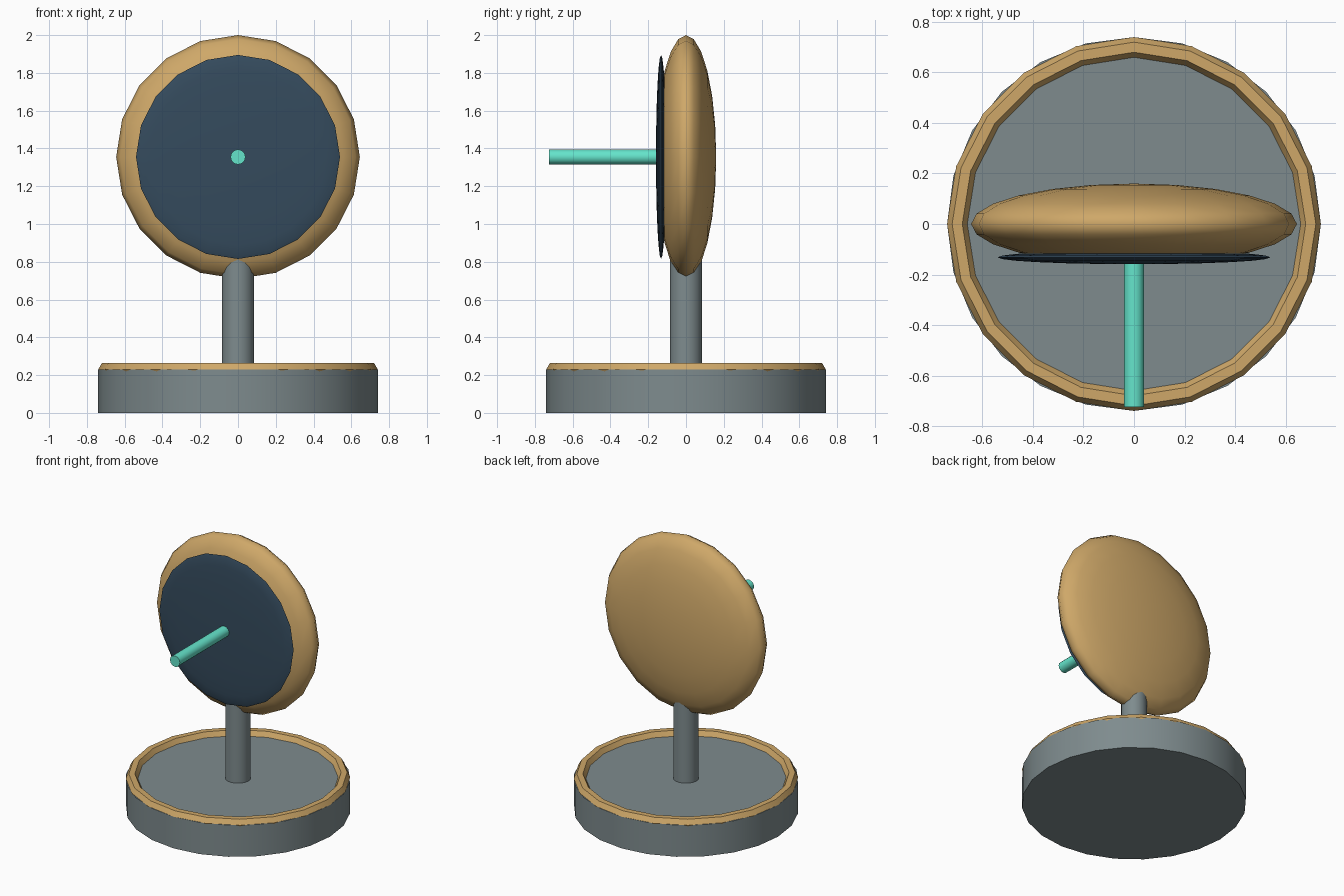
import bpy
from math import radians

if "Cube" in bpy.data.objects:
    bpy.data.objects.remove(bpy.data.objects["Cube"])


def material(name, rgb):
    m = bpy.data.materials.new(name)
    m.diffuse_color = (*rgb, 1)
    m.use_nodes = True
    m.node_tree.nodes["Principled BSDF"].inputs["Base Color"].default_value = m.diffuse_color
    return m


GREY = material("slate_grey", (0.21, 0.26, 0.27))
GOLD = material("tan_gold", (0.62, 0.39, 0.14))
NAVY = material("dark_blue", (0.035, 0.07, 0.11))
TEAL = material("mint", (0.13, 0.78, 0.60))

HEAD_Z = 1.355
FACE_FRONT = (radians(90), 0, 0)   # turns a local z axis along y


def finish(name, mat, angle=40):
    ob = bpy.context.object
    ob.name = name
    ob.data.materials.append(mat)
    bpy.ops.object.transform_apply(location=False, rotation=True, scale=True)
    bpy.ops.object.shade_smooth_by_angle(angle=radians(angle))
    return ob


def rod(name, mat, radius, length, centre, sides, rotation=(0, 0, 0)):
    bpy.ops.mesh.primitive_cylinder_add(vertices=sides, radius=radius, depth=length,
                                        location=centre, rotation=rotation)
    return finish(name, mat)


def lens(name, mat, radius, half_thickness, y):
    # flattened ball with its poles pointing front and back
    bpy.ops.mesh.primitive_uv_sphere_add(segments=20, ring_count=12, radius=radius,
                                         location=(0, y, HEAD_Z), rotation=FACE_FRONT)
    bpy.context.object.scale = (1, 1, half_thickness / radius)
    return finish(name, mat, 80)


# Round base with a six-sided trim ring around its top edge
rod("base", GREY, 0.74, 0.23, (0, 0, 0.115), 24)
bpy.ops.mesh.primitive_torus_add(major_segments=20, minor_segments=6,
                                 major_radius=0.70, minor_radius=0.04,
                                 location=(0, 0, 0.23))
finish("base_trim_ring", GOLD)

# Post running up into the head
rod("post", GREY, 0.085, 0.64, (0, 0, 0.54), 16)

# Dish-shaped head and its front panel
lens("head", GOLD, 0.645, 0.16, 0)
lens("front_panel", NAVY, 0.54, 0.027, -0.132)

# Rod pointing forward from the panel
rod("front_rod", TEAL, 0.04, 0.61, (0, -0.42, HEAD_Z), 12, FACE_FRONT)
